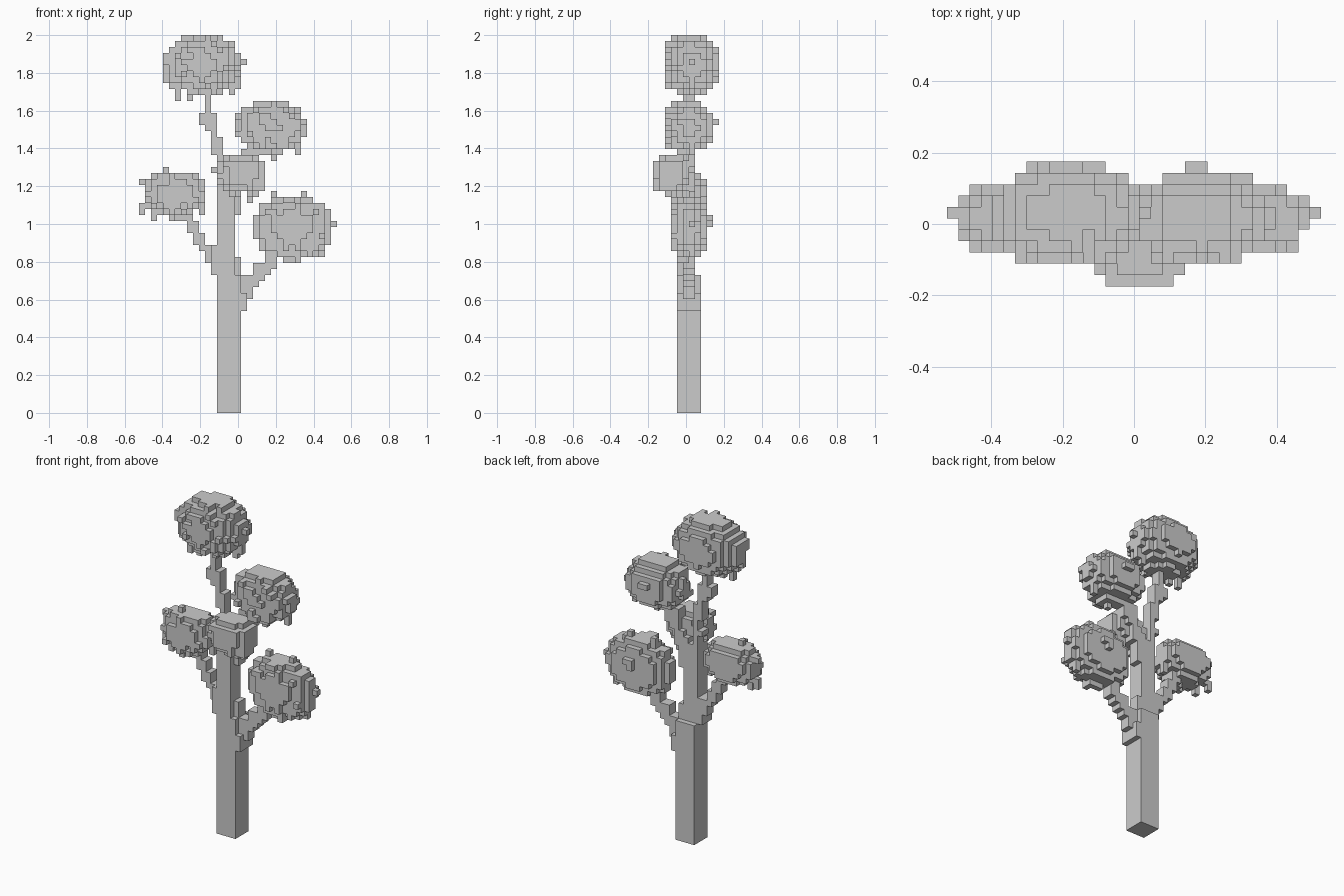
import bpy, bmesh, random
from mathutils import Vector
from math import radians

if "Cube" in bpy.data.objects:
    bpy.data.objects.remove(bpy.data.objects["Cube"])

random.seed(4)
V = 2 / 63                       # voxel size; grid is 33 x 11 x 63
NX, NY = 33, 11
parts, owner = {}, {}


def add(name, cells):
    """Give free grid cells to a named part."""
    for c in cells:
        if c not in owner:
            owner[c] = name
            parts.setdefault(name, set()).add(c)


def box(x0, x1, y0, y1, z0, z1):
    return [(x, y, z) for x in range(x0, x1 + 1)
            for y in range(y0, y1 + 1) for z in range(z0, z1 + 1)]


def columns(name, cols, y0=5, y1=6):
    """Stepped branch: each entry is column x, lowest z, highest z."""
    for x, z0, z1 in cols:
        add(name, box(x, x, y0, y1, z0, z1))


def leaf_ball(name, centre, radii, front, y_min, nubs=()):
    """Voxel ellipsoid with its own front depth; ragged front and underside, smooth back."""
    cx, cy, cz = centre
    rx, ry, rz = radii
    body = []
    for c in box(0, NX - 1, 0, NY - 1, 20, 62):
        dy = c[1] + .5 - cy
        d = [(c[0] + .5 - cx) / rx, dy / (front if dy < 0 else ry), (c[2] + .5 - cz) / rz]
        if sum(abs(t) ** 2.08 for t in d) <= 1:
            body.append(c)
    inside = set(body)
    # single-cell leaves on the front and hanging below
    for x, y, z in body:
        f = (x, y - 1, z)
        if f not in inside and y - 1 >= y_min and random.random() < .22:
            inside.add(f)
        b = (x, y, z - 1)
        if b not in inside and z < cz - rz * .4 and y < cy and random.random() < .15:
            inside.add(b)
    inside.update(nubs)
    add(name, inside)


# Trunk, narrowing above the forks
add("trunk", box(13, 16, 4, 7, 0, 22))
add("trunk", box(13, 15, 4, 6, 23, 37))
add("trunk", box(16, 16, 5, 6, 23, 25))

# Branches
columns("branch_low_right", [(17, 17, 19)], 4, 7)
columns("branch_low_right", [(17, 20, 22), (18, 19, 22), (19, 21, 24), (20, 22, 24),
                             (21, 23, 26), (22, 24, 28), (23, 26, 29)])
columns("branch_left", [(12, 23, 27)], 4, 6)
columns("branch_left", [(11, 25, 27), (10, 27, 29), (9, 28, 31), (8, 30, 33), (7, 32, 34)])
columns("branch_top", [(13, 38, 45), (12, 43, 49), (12, 40, 40), (11, 47, 54), (10, 48, 49)])
columns("branch_upper_right", [(15, 36, 38), (16, 33, 39), (17, 37, 43), (18, 40, 43),
                               (19, 41, 44), (20, 43, 45)])

# Foliage
leaf_ball("foliage_top", (10.6, 6.5, 58.1), (6.6, 4.6, 5.1), 4.3, 2,
          [(17, 6, 58), (6, 5, 53), (6, 5, 52), (9, 4, 53), (15, 6, 54), (15, 6, 53), (16, 6, 54)])
leaf_ball("foliage_upper_right", (22, 6, 47.8), (5.9, 4.2, 4.5), 3.6, 2,
          [(21, 10, 48), (22, 10, 48), (27, 6, 47), (27, 6, 48), (22, 5, 43), (22, 5, 42),
           (26, 6, 44), (26, 6, 43), (16, 6, 48), (16, 6, 49)])
leaf_ball("foliage_left", (6, 6, 36.6), (5.3, 3.4, 3.9), 2.95, 3,
          [(0, 6, 38), (1, 6, 38), (0, 6, 33), (0, 6, 34), (1, 6, 34), (1, 6, 35), (4, 5, 40),
           (2, 5, 33), (2, 5, 32), (6, 5, 32), (10, 6, 33), (10, 6, 34)])
leaf_ball("foliage_right", (25.6, 6, 31), (6.7, 3.4, 5.4), 2.85, 3,
          [(32, 6, 31), (22, 6, 35), (22, 6, 36), (27, 6, 36), (24, 5, 25), (26, 5, 25),
           (30, 6, 27), (30, 6, 26), (25, 9, 31), (25, 9, 32), (26, 9, 32)])
leaf_ball("foliage_front", (17.2, 3, 40), (4.2, 3.3, 3.5), 3.1, 0,
          [(15, 3, 36), (19, 3, 36), (20, 3, 37), (18, 2, 36), (16, 2, 36), (18, 4, 35), (18, 4, 36)])

# Skin each part: only faces open to the air, flat areas merged
DIRS = [(1, 0, 0), (-1, 0, 0), (0, 1, 0), (0, -1, 0), (0, 0, 1), (0, 0, -1)]


def face_corners(c, d):
    axis = [abs(t) for t in d].index(1)
    u, w = (axis + 1) % 3, (axis + 2) % 3
    loop = [(0, 0), (1, 0), (1, 1), (0, 1)]
    if d[axis] < 0:
        loop.reverse()
    for a, b in loop:
        p = list(c)
        p[axis] += d[axis] > 0
        p[u] += a
        p[w] += b
        yield tuple(p)


for name, cells in parts.items():
    bm, verts = bmesh.new(), {}
    for c in sorted(cells):
        for d in DIRS:
            if tuple(a + b for a, b in zip(c, d)) in owner:
                continue
            quad = []
            for p in face_corners(c, d):
                if p not in verts:
                    verts[p] = bm.verts.new(Vector((p[0] - NX / 2, p[1] - NY / 2, p[2])) * V)
                quad.append(verts[p])
            bm.faces.new(quad)
    bmesh.ops.dissolve_limit(bm, angle_limit=radians(1), verts=bm.verts[:], edges=bm.edges[:])
    mesh = bpy.data.meshes.new(name)
    bm.to_mesh(mesh)
    bm.free()
    bpy.context.collection.objects.link(bpy.data.objects.new(name, mesh))
